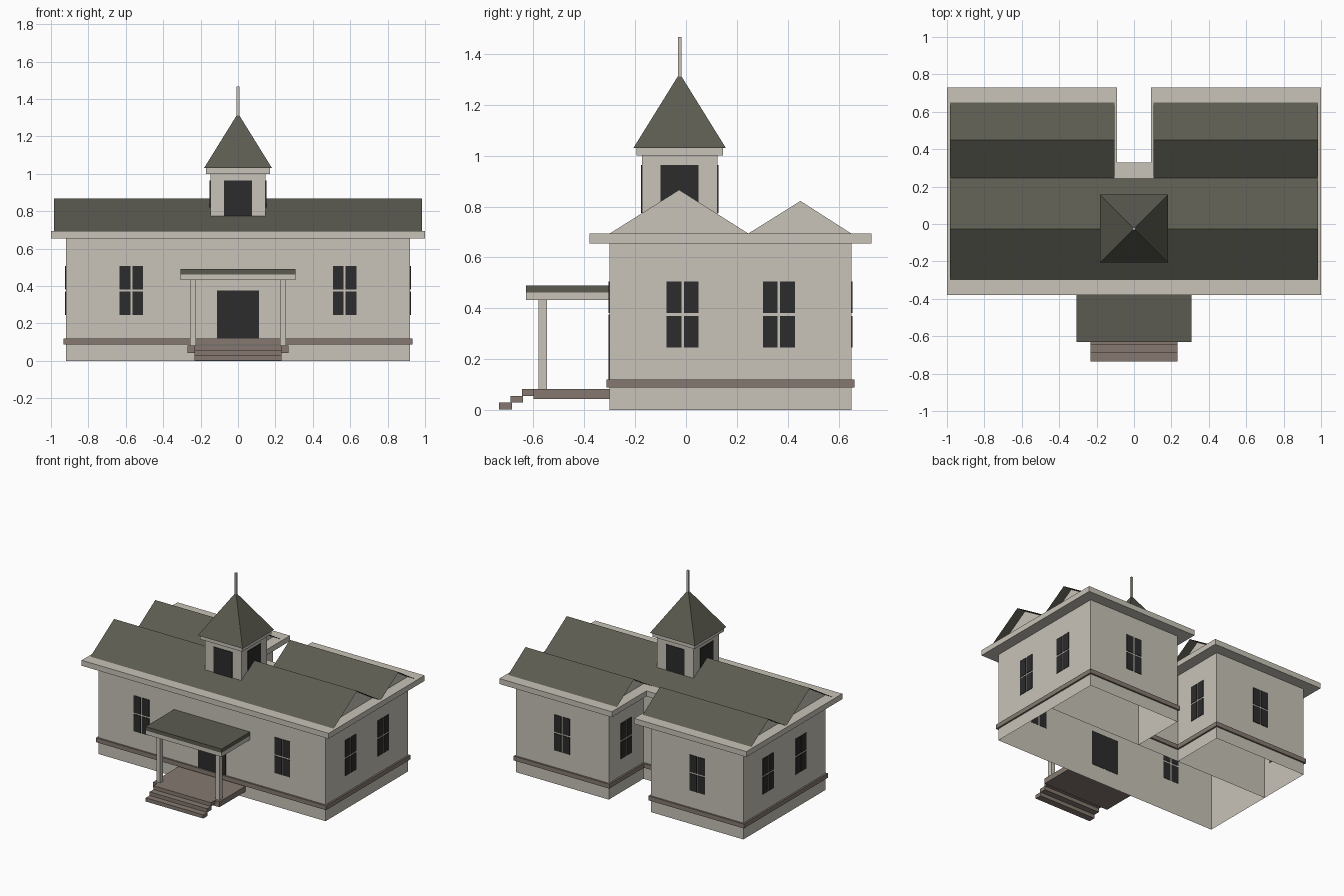
import bpy
import bmesh

default_cube = bpy.data.objects.get("Cube")
if default_cube:
    bpy.data.objects.remove(default_cube, do_unlink=True)


def material(name, rgb):
    m = bpy.data.materials.new(name)
    m.use_nodes = True
    color = (*rgb, 1)
    m.diffuse_color = color
    bsdf = next(n for n in m.node_tree.nodes if n.type == 'BSDF_PRINCIPLED')
    bsdf.inputs["Base Color"].default_value = color
    return m


BEIGE = material("warm_beige", (0.58, 0.546, 0.479))
ROOF = material("dark_olive_grey", (0.105, 0.105, 0.082))
BROWN = material("taupe_brown", (0.235, 0.191, 0.162))
DARK = material("charcoal", (0.025, 0.025, 0.025))


def finish(name, bm, mat):
    bmesh.ops.recalc_face_normals(bm, faces=bm.faces)
    mesh = bpy.data.meshes.new(name)
    bm.to_mesh(mesh)
    bm.free()
    mesh.materials.append(mat)
    obj = bpy.data.objects.new(name, mesh)
    bpy.context.collection.objects.link(obj)
    return obj


def loft(name, rings, mat, caps=True):
    """Join successive closed rings of points, with optional end caps."""
    bm = bmesh.new()
    rows = [[bm.verts.new(p) for p in ring] for ring in rings]
    n = len(rows[0])
    for a, b in zip(rows, rows[1:]):
        for i in range(n):
            j = (i + 1) % n
            bm.faces.new((a[i], a[j], b[j], b[i]))
    if caps:
        bm.faces.new(rows[0][::-1])
        bm.faces.new(rows[-1])
    return finish(name, bm, mat)


def rect(x0, x1, y0, y1, z):
    return [(x0, y0, z), (x1, y0, z), (x1, y1, z), (x0, y1, z)]


def box(name, x, y, z, mat):
    return loft(name, [rect(*x, *y, h) for h in z], mat)


def sheet(name, polygons, mat):
    bm = bmesh.new()
    for poly in polygons:
        bm.faces.new([bm.verts.new(p) for p in poly])
    bmesh.ops.remove_doubles(bm, verts=bm.verts, dist=0.0001)
    return finish(name, bm, mat)


# Building footprint, grown outward by d
OUT, INNER, FRONT, MID, BACK = 0.92, 0.17, -0.3, 0.25, 0.65
EAVE, SLAB_TOP = 0.655, 0.695


def footprint(d, z):
    half = [(OUT + d, FRONT - d), (OUT + d, BACK + d),
            (INNER - d, BACK + d), (INNER - d, MID + d)]
    pts = half + [(-x, y) for x, y in reversed(half)]
    return [(x, y, z) for x, y in pts]


# Walls, open underneath, with partitions between hall and wings
loft("walls", [footprint(0, 0), footprint(0, EAVE)], BEIGE, caps=False)
for s, side in ((1, "left"), (-1, "right")):
    sheet(side + "_partition", [[(s * INNER, MID, 0), (s * OUT, MID, 0),
                                 (s * OUT, MID, EAVE), (s * INNER, MID, EAVE)]], BEIGE)
loft("base_band", [footprint(0, 0.088), footprint(0.012, 0.088),
                   footprint(0.012, 0.12), footprint(0, 0.12)], BROWN, caps=False)
loft("eave_slab", [footprint(0.08, EAVE), footprint(0.08, SLAB_TOP)], BEIGE)


# Thin gabled roofs overhanging recessed gable walls
def gable_roof(name, x0, x1, profile, inset=0.065):
    slopes = [[(x0, *a), (x1, *a), (x1, *b), (x0, *b)]
              for a, b in zip(profile, profile[1:])]
    sheet(name, slopes, ROOF)
    for x, end in ((x0 + inset, "right"), (x1 - inset, "left")):
        sheet(name + "_gable_" + end, [[(x, y, z - 0.001) for y, z in profile]], BEIGE)


gable_roof("hall_roof", -0.985, 0.985,
           [(FRONT, SLAB_TOP), (-0.027, 0.867), (0.245, SLAB_TOP)])
wing_profile = [(0.245, SLAB_TOP), (0.45, 0.823), (BACK, SLAB_TOP)]
gable_roof("left_wing_roof", 0.105, 0.985, wing_profile)
gable_roof("right_wing_roof", -0.985, -0.105, wing_profile)

# Belfry with cap, pyramid roof and spire
BY = -0.025


def square(r, z):
    return rect(-r, r, BY - r, BY + r, z)


loft("belfry", [square(0.148, 0.69), square(0.148, 1.0)], BEIGE)
loft("belfry_cap", [square(0.17, 1.0), square(0.17, 1.03)], BEIGE)
loft("belfry_roof", [square(0.182, 1.03), square(0.001, 1.322)], ROOF)
loft("spire", [square(0.007, 1.31), square(0.007, 1.467)], BEIGE)


# Thin plates on walls: axis is the wall normal, sign its direction
def plate(name, axis, sign, wall, centre, width, z):
    depth = sorted((wall - sign * 0.002, wall + sign * 0.004))
    span = (centre - width / 2, centre + width / 2)
    x, y = (depth, span) if axis == 'x' else (span, depth)
    box(name, x, y, z, DARK)


def window(name, axis, sign, wall, centre):
    for c in (-0.034, 0.034):
        for z in ((0.245, 0.37), (0.381, 0.506)):
            plate(name + "_pane", axis, sign, wall, centre + c, 0.058, z)


for s, side in ((1, "left"), (-1, "right")):
    window(side + "_front_window", 'y', -1, FRONT, s * 0.57)
    window(side + "_back_window", 'y', 1, BACK, s * 0.548)
    window(side + "_side_window", 'x', s, s * OUT, -0.013)
    window(side + "_wing_window", 'x', s, s * OUT, 0.365)
    window(side + "_inner_window", 'x', -s, s * INNER, 0.45)
    plate(side + "_belfry_opening", 'x', s, s * 0.148, BY, 0.15, (0.72, 0.963))
    plate("belfry_opening", 'y', s, BY + s * 0.148, 0, 0.15, (0.775, 0.963))
plate("front_door", 'y', -1, FRONT, 0, 0.222, (0.12, 0.375))

# Porch with steps, posts and flat roof
box("porch_floor", (-0.27, 0.27), (-0.6, FRONT), (0.043, 0.082), BROWN)
for i, (z0, z1) in enumerate(((0.002, 0.029), (0.029, 0.056), (0.056, 0.083))):
    y = -0.735 + i * 0.045
    box("porch_step", (-0.233, 0.233), (y, y + 0.05), (z0, z1), BROWN)
for x in (-0.24, 0.24):
    box("porch_post", (x - 0.016, x + 0.016), (-0.58, -0.547), (0.08, 0.435), BEIGE)
box("porch_beam", (-0.308, 0.308), (-0.63, FRONT), (0.433, 0.462), BEIGE)
box("porch_roof", (-0.308, 0.308), (-0.63, FRONT), (0.462, 0.49), ROOF)
